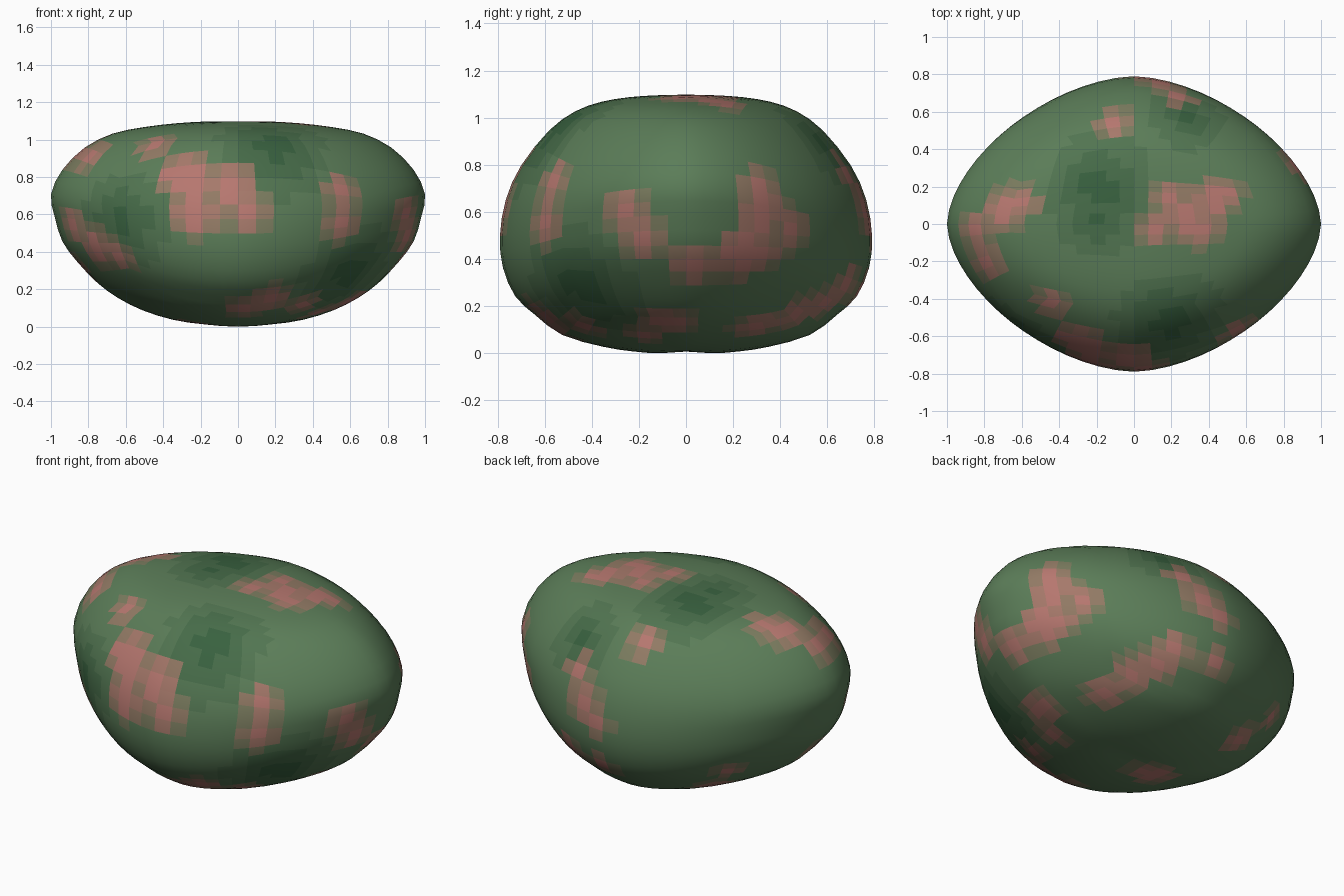
import bpy, bmesh, math
from mathutils import Vector

if "Cube" in bpy.data.objects:
    bpy.data.objects.remove(bpy.data.objects["Cube"])

# Half profiles (half width, height) from top pole to bottom pole, same number of rings
PROFILE_X = [(0, 1.1), (.16, 1.1), (.33, 1.09), (.5, 1.07), (.67, 1.035), (.82, .96), (.94, .84),
             (1, .71), (.98, .59), (.94, .46), (.86, .35), (.75, .235), (.64, .155), (.51, .09),
             (.35, .04), (.18, .015), (0, .01)]
PROFILE_Y = [(0, 1.1), (.12, 1.098), (.24, 1.09), (.36, 1.07), (.47, 1.03), (.58, .95), (.70, .8),
             (.765, .655), (.79, .5), (.777, .365), (.725, .245), (.64, .165), (.525, .08),
             (.35, .03), (.22, .01), (.11, .003), (0, .01)]
PLAN_POWER = 1.7  # plan outline between a diamond and an ellipse


def sample(profile, t):
    """Smooth (Catmull-Rom) point on a half profile, mirrored past the poles."""
    n = len(profile) - 1
    i = min(int(t), n - 1)
    f = t - i

    def pt(k):
        if k < 0:
            return Vector((-profile[-k][0], profile[-k][1]))
        if k > n:
            return Vector((-profile[2 * n - k][0], profile[2 * n - k][1]))
        return Vector(profile[k])
    a, b, c, d = (pt(i + k) for k in (-1, 0, 1, 2))
    return 0.5 * (2 * b + (c - a) * f + (2 * a - 5 * b + 4 * c - d) * f * f
                  + (3 * b - a - 3 * c + d) * f ** 3)


def place(co):
    """Map a cube point to the boulder surface."""
    d = Vector([math.tan(v * math.pi / 4) for v in co]).normalized()
    t = math.acos(max(-1, min(1, d.z))) / math.pi * (len(PROFILE_X) - 1)
    ang = math.atan2(d.y, d.x)
    c, s = math.cos(ang), math.sin(ang)
    k = (abs(c) ** PLAN_POWER + abs(s) ** PLAN_POWER) ** (-1 / PLAN_POWER)
    px, py = sample(PROFILE_X, t), sample(PROFILE_Y, t)
    return Vector((px.x * c * k, py.x * s * k, px.y * c * c + py.y * s * s))


# Boulder body: subdivided cube wrapped onto the profiles
bm = bmesh.new()
bmesh.ops.create_cube(bm, size=2)
bmesh.ops.subdivide_edges(bm, edges=bm.edges[:], cuts=15, use_grid_fill=True)
for v in bm.verts:
    v.co = place(v.co)
low = min(v.co.z for v in bm.verts)
for v in bm.verts:
    v.co.z -= low
bm.normal_update()

# Views used to place painted patches: horizontal axis, vertical axis, facing direction
VIEWS = {
    'front': (0, 2, Vector((0, -1, 0))), 'back': (0, 2, Vector((0, 1, 0))),
    'right': (1, 2, Vector((1, 0, 0))), 'left': (1, 2, Vector((-1, 0, 0))),
    'top': (0, 1, Vector((0, 0, 1))), 'bottom': (0, 1, Vector((0, 0, -1))),
}

# Patches as (horizontal, vertical, radius) in each view
PINK = {
    'front': [(-.47, .95, .08), (-.33, .85, .12), (-.02, .77, .12), (-.2, .78, .12),
              (-.2, .62, .12), (0, .65, .1), (-.87, .57, .08), (-.77, .45, .1), (-.64, .37, .07),
              (.56, .73, .08), (.56, .58, .08), (.02, .12, .08), (.18, .16, .09), (.33, .13, .07)],
    'right': [(-.28, .61, .08), (-.17, .46, .08), (.33, .7, .07), (.32, .57, .11), (.22, .45, .12),
              (.06, .37, .09), (.3, .42, .09), (.46, .53, .08), (-.1, .13, .1), (-.2, .08, .07)],
    'top': [(.1, -.01, .08), (.25, .04, .11), (.22, .16, .08), (.4, .13, .1), (.35, -.01, .08),
            (.5, .17, .06), (-.12, .56, .08), (-.58, .12, .08), (-.7, .05, .1), (-.82, 0, .08),
            (-.76, -.2, .09)],
    'back': [(.26, .74, .08), (.17, .64, .1), (.03, .56, .07), (.33, .2, .09), (.3, .3, .08),
             (.05, .25, .07)],
    'left': [(-.05, .33, .07), (.46, .28, .06)],
    'bottom': [(.46, .31, .09), (.38, .48, .09), (-.24, -.1, .1), (-.1, -.05, .07),
               (-.45, .38, .09)],
}
DARK = {
    'front': [(.22, .9, .16), (-.65, .58, .18), (.6, .3, .2)],
    'top': [(.3, .56, .12), (.22, -.55, .2), (-.2, .22, .2), (-.2, .05, .12)],
}
GREEN = Vector((.105, .205, .098))
DARK_GREEN = Vector((.04, .12, .05))
ROSE = Vector((.47, .185, .16))

faces = [(f, f.calc_center_median(), f.normal.copy()) for f in bm.faces]


def anchors(patches):
    """Snap every patch centre onto the surface facing its view."""
    out = []
    for view, spots in patches.items():
        h, w, facing = VIEWS[view]
        seen = [c for f, c, n in faces if n.dot(facing) > 0.05]
        for a, b, r in spots:
            out.append((min(seen, key=lambda c: (c[h] - a) ** 2 + (c[w] - b) ** 2), r))
    return out


def strength(co, spots, blur):
    return max(0, min(1, max((r + blur / 2 - (co - p).length) / blur for p, r in spots)))


# Paint: each face takes a blended step between green, dark green and rose
mesh = bpy.data.meshes.new("boulder")
pink, dark, slots = anchors(PINK), anchors(DARK), {}
for f, co, n in faces:
    key = (round(strength(co, pink, .09) * 4), round(strength(co, dark, .3) * 3))
    if key[0] == 4:
        key = (4, 0)
    if key not in slots:
        slots[key] = len(slots)
        mat = bpy.data.materials.new(f"paint_{key[0]}_{key[1]}")
        col = GREEN.lerp(DARK_GREEN, key[1] / 3).lerp(ROSE, key[0] / 4)
        mat.diffuse_color = (*col, 1)
        mat.use_nodes = True
        mat.node_tree.nodes["Principled BSDF"].inputs["Base Color"].default_value = mat.diffuse_color
        mesh.materials.append(mat)
    f.material_index = slots[key]
    f.smooth = True

bm.to_mesh(mesh)
bm.free()
bpy.context.collection.objects.link(bpy.data.objects.new("boulder", mesh))
